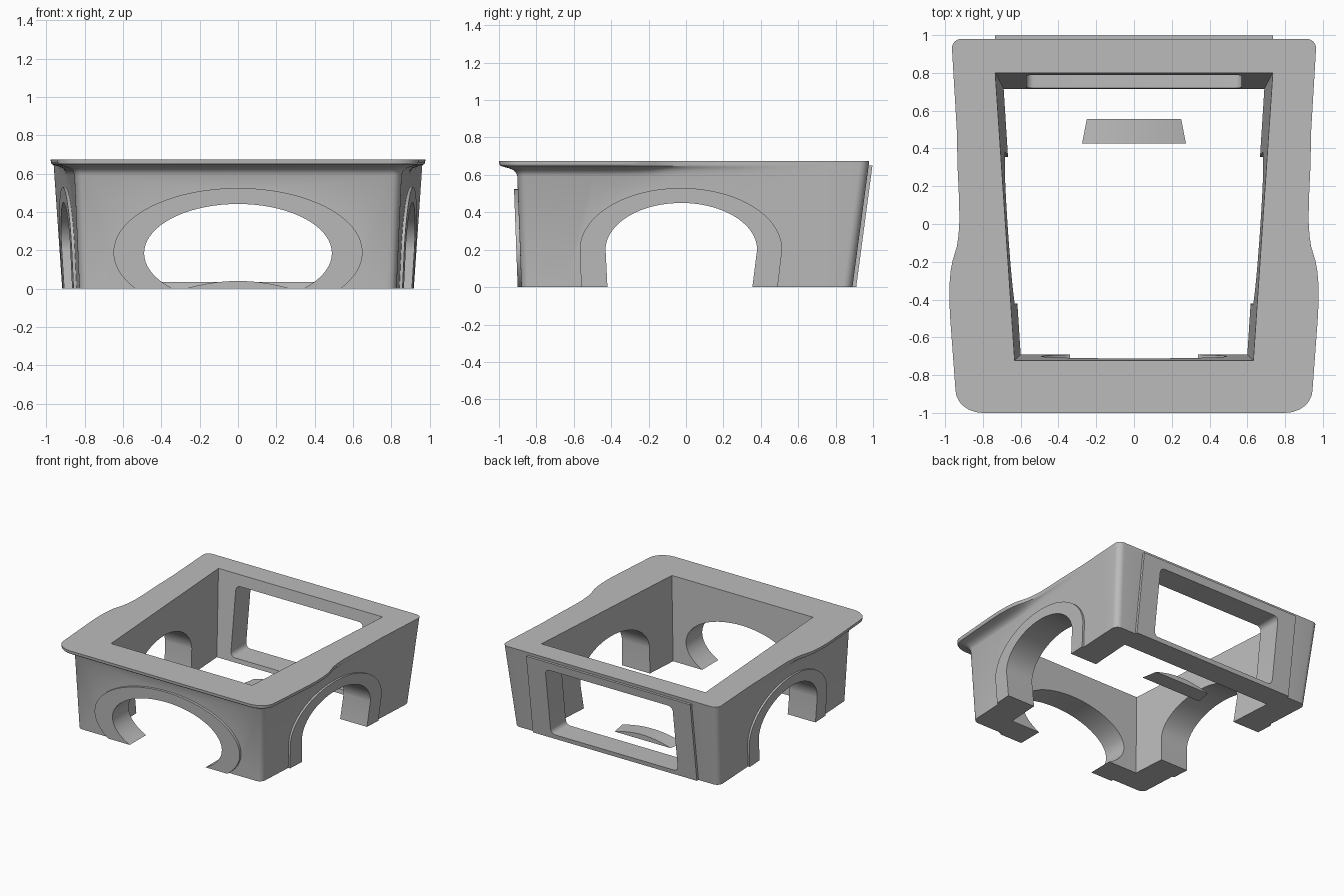
import bpy, bmesh, math

if "Cube" in bpy.data.objects:
    bpy.data.objects.remove(bpy.data.objects["Cube"])

H = 0.675
grey = bpy.data.materials.new("plain grey")
grey.diffuse_color = (0.5, 0.5, 0.5, 1)
grey.use_nodes = True
grey.node_tree.nodes["Principled BSDF"].inputs["Base Color"].default_value = grey.diffuse_color


# Wall positions of the tapered housing
def wall_x(y, z):
    t = z / H
    low = 0.825 + (y + 0.88) * 0.0537
    top = 0.855 + (y + 0.9) * 0.0595
    return low + (top - low) * t


def front_y(z):
    return -0.88 - 0.025 * z / H


def back_y(z):
    return 0.89 + 0.09 * z / H


def make(name, rings):
    """Loft closed rings of equal point count and cap both ends."""
    bm = bmesh.new()
    vs = [[bm.verts.new(p) for p in r] for r in rings]
    n = len(vs[0])
    for a, b in zip(vs, vs[1:]):
        for i in range(n):
            j = (i + 1) % n
            bm.faces.new((a[i], a[j], b[j], b[i]))
    bm.faces.new(vs[0][::-1])
    bm.faces.new(vs[-1])
    bmesh.ops.recalc_face_normals(bm, faces=bm.faces)
    me = bpy.data.meshes.new(name)
    bm.to_mesh(me)
    bm.free()
    me.materials.append(grey)
    ob = bpy.data.objects.new(name, me)
    bpy.context.collection.objects.link(ob)
    return ob


def prism(name, pts, f0, f1):
    return make(name, [[f0(*p) for p in pts], [f1(*p) for p in pts]])


def combine(body, other, op):
    m = body.modifiers.new("cut", 'BOOLEAN')
    m.operation, m.solver, m.object = op, 'EXACT', other
    bpy.context.view_layer.objects.active = body
    bpy.ops.object.modifier_apply(modifier=m.name)
    bpy.data.objects.remove(other, do_unlink=True)


def ellipse(cx, cz, a, b, t0, t1, n):
    return [(cx + a * math.cos(t0 + (t1 - t0) * i / n),
             cz + b * math.sin(t0 + (t1 - t0) * i / n)) for i in range(n + 1)]


# Housing outline: body wall blended into the overhanging lip
LIP = [(-0.65, .962), (-0.5, .973), (-0.4, .978), (-0.31, .976), (-0.25, .971),
       (-0.2, .962), (-0.16, .95), (-0.12, .938), (-0.06, .929), (0.02, .924),
       (0.15, .927), (0.3, .934), (0.5, None), (0.75, None)]


def outline(z, mix):
    half, r = [], 0.05
    quarter = [math.radians(15 * k) for k in range(7)]

    def add(bx, by, fx, fy):
        half.append((bx + (fx - bx) * mix, by + (fy - by) * mix, z))
    yf, yb = front_y(z), back_y(z)
    for a in quarter:
        s, c = math.sin(a), math.cos(a)
        add(wall_x(yf + r, z) - r + r * s, yf + r - r * c, 0.80 + 0.145 * s, -0.88 - 0.12 * c)
    for y, fx in LIP:
        x = wall_x(y, z)
        add(x, y, fx or x, y)
    for a in quarter:
        x, y = wall_x(yb - r, z) - r + r * math.cos(a), yb - r + r * math.sin(a)
        add(x, y, x, y)
    return half + [(-x, y, q) for x, y, q in reversed(half)]


LEVELS = [(0, 0), (0.595, 0), (0.612, .07), (0.626, .22), (0.636, .45),
          (0.642, .7), (0.648, .92), (0.656, .98), (H, 1)]
body = make("housing", [outline(z, m) for z, m in LEVELS])

# Raised surround on the front arch
t = math.asin(0.19 / 0.335)
front = ellipse(0, 0.19, 0.65, 0.335, -t, math.pi + t, 56)
combine(body, prism("front_surround", front,
                    lambda x, z: (x, front_y(z) + 0.05, z),
                    lambda x, z: (x, front_y(z) - 0.02, z)), 'UNION')

# Raised surrounds on both side arches
side = [(0.49, 0)] + ellipse(-0.027, 0.2, 0.541, 0.33, 0, math.pi, 44) + [(-0.56, 0)]
for s in (-1, 1):
    combine(body, prism("side_surround", side,
                        lambda y, z: (s * (wall_x(y, z) - 0.05), y, z),
                        lambda y, z: (s * (wall_x(y, z) + 0.016), y, z)), 'UNION')

# Raised plate on the back
plate = [(-0.735, 0), (0.735, 0), (0.735, 0.65), (-0.735, 0.65)]
combine(body, prism("back_plate", plate,
                    lambda x, z: (x, back_y(z) - 0.05, z),
                    lambda x, z: (x, back_y(z) + 0.02, z)), 'UNION')


# Tapered inner opening, extended past top and bottom
def opening(z):
    k = z / H

    def mixk(a, b):
        return a + (b - a) * k
    xb, yb, xf, yf = mixk(.69, .735), mixk(.715, .80), mixk(.60, .632), mixk(-.692, -.722)
    return [(-xf, yf, z), (xf, yf, z), (xb, yb, z), (-xb, yb, z)]


combine(body, make("inner_cutter", [opening(-0.1), opening(0.8)]), 'DIFFERENCE')

# Arch holes
hole = ellipse(0, 0.185, 0.49, 0.257, 0, 2 * math.pi, 72)[:-1]
combine(body, prism("front_cutter", hole,
                    lambda x, z: (x, -1.2, z), lambda x, z: (x, -0.4, z)), 'DIFFERENCE')
hole = [(0.342, -0.1)] + ellipse(-0.025, 0.2, 0.405, 0.25, 0, math.pi, 44) + [(-0.415, -0.1)]
combine(body, prism("side_cutter", hole,
                    lambda y, z: (-1.2, y, z), lambda y, z: (1.2, y, z)), 'DIFFERENCE')

# Rounded back window
win = []
for i, (cx, cz) in enumerate([(.53, .545), (-.53, .545), (-.53, .075), (.53, .075)]):
    win += ellipse(cx, cz, .04, .04, i * math.pi / 2, (i + 1) * math.pi / 2, 6)
combine(body, prism("window_cutter", win,
                    lambda x, z: (x, 0.6, z), lambda x, z: (x, 1.2, z)), 'DIFFERENCE')

# Small loose curved sliver on the floor
arc = [(i / 12, 0.04 * (1 - (i / 12) ** 2)) for i in range(-12, 13)]
sliver = prism("floor_sliver", arc,
               lambda u, z: (u * 0.275, 0.425, z), lambda u, z: (u * 0.25, 0.555, z))

# Smooth shading with sharp edges kept
for ob in (body, sliver):
    bpy.ops.object.select_all(action='DESELECT')
    ob.select_set(True)
    bpy.context.view_layer.objects.active = ob
    bpy.ops.object.shade_smooth_by_angle(angle=math.radians(25))
